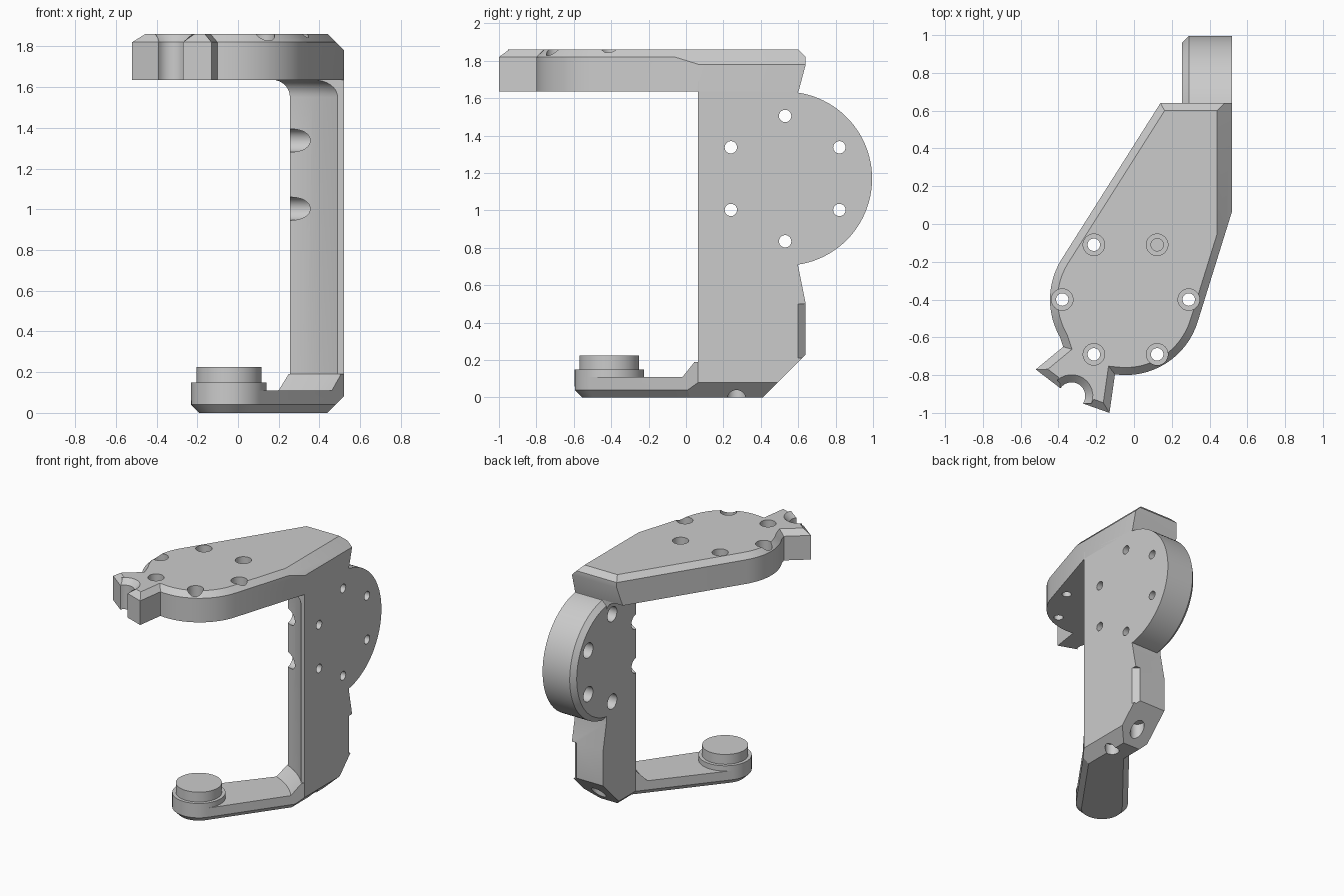
import bpy, bmesh
from math import cos, sin, radians
from mathutils import Vector

if "Cube" in bpy.data.objects:
    bpy.data.objects.remove(bpy.data.objects["Cube"])

MAP = {'z': lambda u, v, w: (u, v, w),
       'x': lambda u, v, w: (w, u, v),
       'y': lambda u, v, w: (u, w, v)}


def arc(cx, cy, r, a0, a1, n):
    return [(cx + r * cos(radians(a0 + (a1 - a0) * i / n)),
             cy + r * sin(radians(a0 + (a1 - a0) * i / n))) for i in range(n + 1)]


def circle(cx, cy, r, n=48):
    return arc(cx, cy, r, 0, 360, n)[:-1]


def inset(pts, d):
    """Mitred inward offset of a counter-clockwise outline."""
    out = []
    for i, p in enumerate(pts):
        p = Vector(p)
        e0 = (p - Vector(pts[i - 1])).normalized()
        e1 = (Vector(pts[(i + 1) % len(pts)]) - p).normalized()
        n0, n1 = Vector((-e0.y, e0.x)), Vector((-e1.y, e1.x))
        out.append(tuple(p + (n0 + n1) * d / (1 + n0.dot(n1))))
    return out


def loft(name, layers, axis='z'):
    """Closed solid through a stack of (outline, height) layers."""
    bm = bmesh.new()
    rings = [[bm.verts.new(MAP[axis](u, v, w)) for u, v in pts] for pts, w in layers]
    for a, b in zip(rings, rings[1:]):
        for i in range(len(a)):
            j = (i + 1) % len(a)
            bm.faces.new((a[i], a[j], b[j], b[i]))
    bm.faces.new(rings[0])
    bm.faces.new(rings[-1])
    bmesh.ops.recalc_face_normals(bm, faces=bm.faces)
    me = bpy.data.meshes.new(name)
    bm.to_mesh(me)
    bm.free()
    ob = bpy.data.objects.new(name, me)
    bpy.context.collection.objects.link(ob)
    return ob


def prism(name, pts, w0, w1, axis='z'):
    return loft(name, [(pts, w0), (pts, w1)], axis)


def slice_off(ob, co, no):
    """Remove everything on the normal side of a plane and cap it."""
    bm = bmesh.new()
    bm.from_mesh(ob.data)
    res = bmesh.ops.bisect_plane(bm, geom=bm.verts[:] + bm.edges[:] + bm.faces[:], dist=1e-5,
                                 plane_co=co, plane_no=no, clear_outer=True)
    bmesh.ops.holes_fill(bm, edges=[e for e in bm.edges if e.is_boundary], sides=0)
    bmesh.ops.recalc_face_normals(bm, faces=bm.faces)
    bm.to_mesh(ob.data)
    bm.free()


def combine(ob, other, op='DIFFERENCE', keep=False):
    m = ob.modifiers.new('bool', 'BOOLEAN')
    m.operation, m.object, m.solver = op, other, 'EXACT'
    other.hide_render = True
    bpy.context.view_layer.objects.active = ob
    bpy.ops.object.modifier_apply(modifier=m.name)
    if not keep:
        bpy.data.objects.remove(other)


def bolt_holes(ob, cx, cy, start, axis, thru, bore):
    """Six stepped bolt holes around a centre."""
    for u, v in arc(cx, cy, 0.335, start, start + 300, 5):
        lo, hi = sorted(bore)
        steps = [(0.033, thru[0]), (0.033, lo), (0.057, lo), (0.057, hi)]
        if thru[0] > hi:
            steps = [(0.057, lo), (0.057, hi), (0.033, hi), (0.033, thru[0])]
        combine(ob, loft('drill', [(circle(u, v, r, 32), w) for r, w in steps], axis))


# Clearance volume swept around the lower pivot
PX, PY = -0.045, -0.41
prof = [(0.64, 0.11), (0.715, 0.19)] + arc(0.63, 1.55, 0.085, 0, 90, 8)
clearance = loft('clearance', [(circle(PX, PY, r, 144), z) for r, z in prof])

# Upper plate with forked tip
CX, CY = -0.045, -0.40
outline = ([(0.52, 0.07), (0.52, 0.64), (0.14, 0.64)]
           + arc(CX, CY, 0.40, 147.6, 210, 12)
           + [(-0.375, -0.65), (-0.52, -0.77)]
           + arc(-0.33, -0.91, 0.072, 146, -34, 14)
           + [(-0.13, -1.0)]
           + arc(CX, CY, 0.40, -98, -17.2, 16))
plate = loft('upper_plate', [(outline, 1.635), (outline, 1.82), (inset(outline, 0.04), 1.86)])
slice_off(plate, (0.52, 0, 1.78), (1, 0, 1))
slice_off(plate, (0, 0.64, 1.78), (0, 0.15, -0.04))
bolt_holes(plate, CX, CY, 0, 'z', (1.5, 0), (1.74, 1.95))

# Upright with round mounting disc
side = [(0.065, 0.17), (0.58, 0.17), (0.64, 0.23), (0.64, 0.50), (0.60, 0.70),
        (0.60, 1.635), (0.614, 1.69), (0.065, 1.69)]
upright = prism('upright', side, 0.255, 0.52, 'x')
DY, DZ = 0.53, 1.17
disc = loft('disc', [(circle(DY, DZ, 0.43, 96), 0.255), (circle(DY, DZ, 0.465, 96), 0.29),
                     (circle(DY, DZ, 0.465, 96), 0.52)], 'x')
combine(upright, disc, 'UNION')
fillet = prism('fillet', arc(0.17, 1.55, 0.085, 0, 90, 8)
               + [(0.17, 1.66), (0.30, 1.66), (0.30, 1.55)], 0.065, 0.60, 'y')
combine(upright, fillet, 'UNION')
combine(upright, clearance, keep=True)
combine(upright, prism('edge_relief', [(0.48, 0.64), (0.53, 0.59), (0.53, 0.66), (0.48, 0.66)],
                       0.21, 0.50))
bolt_holes(upright, DY, DZ, 30, 'x', (0.7, 0), (0.1, 0.40))

# Lower arm
arm_out = ([(0.52, 0.065), (0.52, 0.66), (0.255, 0.66), (0.255, 0.25)]
           + arc(PX, PY, 0.185, 140.8, 324.6, 32))
arm = loft('lower_arm', [(inset(arm_out, 0.04), 0), (arm_out, 0.04), (arm_out, 0.19)])
slice_off(arm, (0.44, 0, 0), (1, 0, -1))
slice_off(arm, (0, 0.41, 0), (0, 1, -1))
combine(arm, clearance)
for x, y, top in ((0.43, 0.27, 0.08), (0.39, 0.50, 0.16)):
    combine(arm, prism('cable_hole', circle(x, y, 0.05, 32), -0.1, top))

# Pivot boss and pin
boss = prism('pivot_boss', circle(PX, PY, 0.185, 64), 0.06, 0.15)
pin = prism('pivot_pin', circle(PX, PY, 0.16, 64), 0.14, 0.225)

# Smooth curved walls, keep hard edges
for ob in bpy.context.collection.objects:
    ob.select_set(True)
bpy.context.view_layer.objects.active = plate
bpy.ops.object.shade_smooth_by_angle(angle=radians(20))
